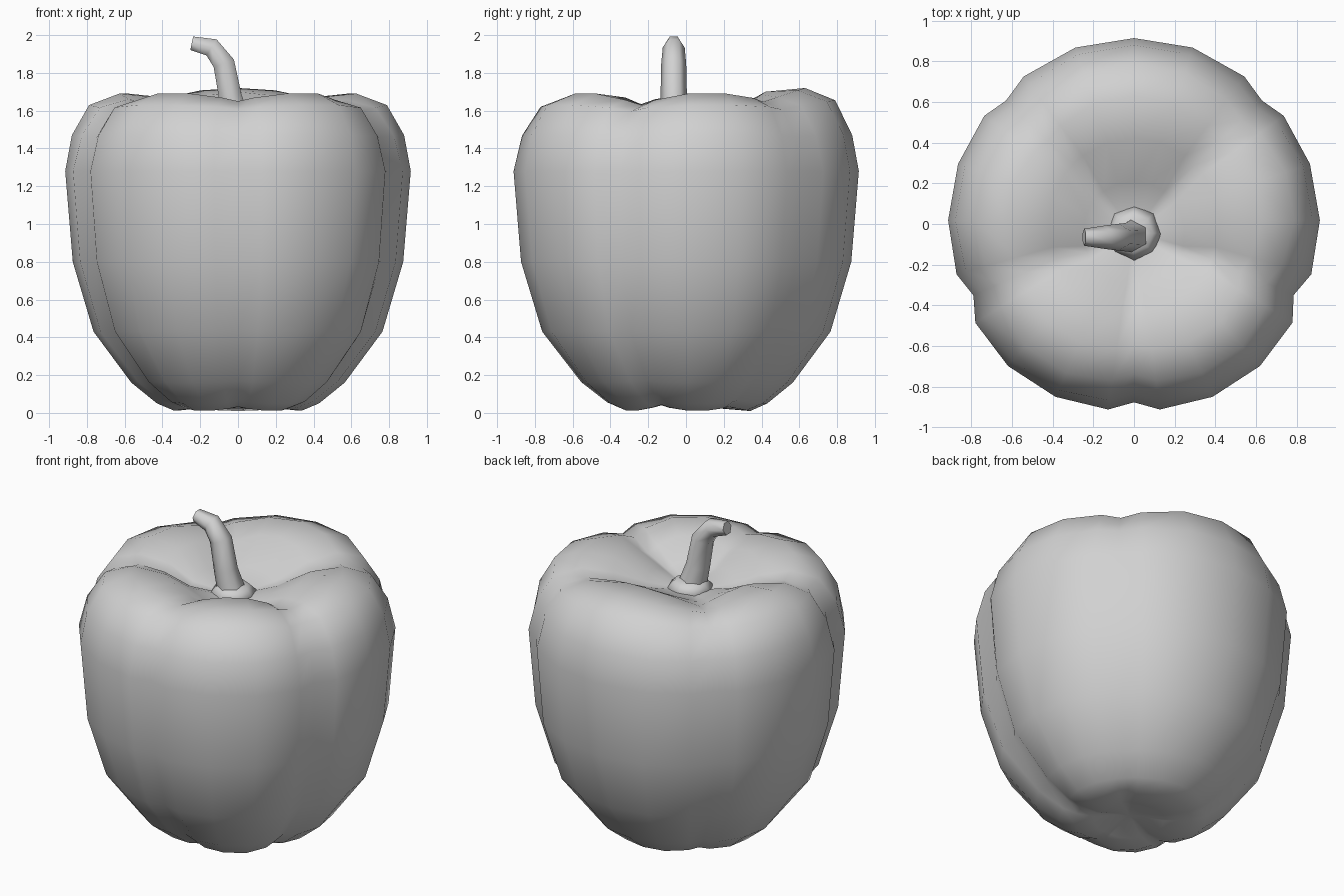
import bpy, bmesh
from math import sin, cos, radians, pi, atan2, sqrt
from mathutils import Vector

cube = bpy.data.objects.get("Cube")
if cube:
    bpy.data.objects.remove(cube)

grey = bpy.data.materials.new("plain_grey")
grey.use_nodes = True
grey.diffuse_color = (0.64, 0.64, 0.64, 1)
grey.node_tree.nodes["Principled BSDF"].inputs["Base Color"].default_value = (0.64, 0.64, 0.64, 1)


def loft(name, rings, angle):
    """Skin a stack of closed rings, capping both ends."""
    bm = bmesh.new()
    loops = [[bm.verts.new(p) for p in ring] for ring in rings]
    n = len(loops[0])
    for low, high in zip(loops, loops[1:]):
        for i in range(n):
            j = (i + 1) % n
            bm.faces.new((low[i], low[j], high[j], high[i]))
    for end in (loops[0], loops[-1]):
        centre = bm.verts.new(sum((v.co for v in end), Vector()) / n)
        for i in range(n):
            bm.faces.new((end[i], end[(i + 1) % n], centre))
    bmesh.ops.recalc_face_normals(bm, faces=bm.faces)
    mesh = bpy.data.meshes.new(name)
    bm.to_mesh(mesh)
    bm.free()
    mesh.materials.append(grey)
    obj = bpy.data.objects.new(name, mesh)
    bpy.context.collection.objects.link(obj)
    bpy.ops.object.select_all(action="DESELECT")
    obj.select_set(True)
    bpy.context.view_layer.objects.active = obj
    bpy.ops.object.shade_smooth_by_angle(angle=radians(angle))
    return obj


# Body: five lobes between grooves, each groove as (direction, strength)
grooves = [(44, 0.8), (136, 0.8), (204, 1.0), (270, 0.75), (336, 1.1), (404, 0.8)]
side_steps = (0, 0.12, 0.37, 0.63, 0.88)
back_steps = (0, 0.1, 0.3, 0.5, 0.7, 0.9)

# Lobe profile: radius, height, groove inset, groove height shift, groove narrowness
profile = [
    (0.07, 0.06, 0.0, 0.0, 2),
    (0.20, 0.025, 0.0, 0.02, 2),
    (0.34, 0.01, 0.02, 0.03, 2),
    (0.43, 0.05, 0.04, 0.02, 3),
    (0.565, 0.16, 0.05, 0.01, 4),
    (0.765, 0.43, 0.045, 0.0, 6),
    (0.875, 0.80, 0.045, 0.0, 7),
    (0.915, 1.28, 0.05, 0.0, 7),
    (0.88, 1.47, 0.06, -0.01, 4),
    (0.79, 1.63, 0.07, -0.03, 3),
    (0.63, 1.695, 0.05, -0.06, 2),
    (0.42, 1.675, 0.0, -0.08, 2),
    (0.25, 1.58, 0.0, -0.04, 2),
    (0.08, 1.52, 0.0, 0.0, 2),
]
rings = []
for radius, height, inset, shift, narrow in profile:
    ring = []
    for lobe, ((a, wa), (b, wb)) in enumerate(zip(grooves, grooves[1:])):
        for t in (back_steps if lobe == 0 else side_steps):
            ang = radians(a + (b - a) * t)
            near = min(t, 1 - t)
            dip = (wa if t < 0.5 else wb) * (1 - 2 * near) ** narrow
            r = radius - inset * dip
            z = height + shift * dip
            if lobe in (2, 3):            # the two front lobes bulge further
                r *= 1 + 0.022 * sqrt(sin(pi * t))
            if lobe == 0 and height > 1.6:  # the back lobe stands taller
                z += 0.025 * sin(pi * t)
            ring.append((r * cos(ang), r * sin(ang) - 0.04 * (radius < 0.3), z))
    rings.append(ring)
loft("pepper_body", rings, 80)

# Collar where the stem meets the body
collar = [
    [(r * cos(k * pi / 4), -0.045 + r * sin(k * pi / 4), z) for k in range(8)]
    for r, z in ((0.11, 1.49), (0.135, 1.53), (0.095, 1.57), (0.06, 1.58))
]
loft("stem_collar", collar, 80)

# Stem: x, y, z, radius along a path that bends over to the right
path = [
    (0.0, -0.055, 1.52, 0.085),
    (-0.04, -0.065, 1.67, 0.07),
    (-0.075, -0.065, 1.85, 0.066),
    (-0.14, -0.065, 1.935, 0.058),
    (-0.245, -0.065, 1.957, 0.042),
]
stem = []
for i, (x, y, z, r) in enumerate(path):
    before, after = path[max(i - 1, 0)], path[min(i + 1, len(path) - 1)]
    lean = atan2(before[0] - after[0], after[2] - before[2])
    ring = []
    for k in range(6):
        turn = (k + 0.5) * pi / 3
        ring.append((x + r * cos(turn) * cos(lean),
                     y + r * sin(turn),
                     z + r * cos(turn) * sin(lean)))
    stem.append(ring)
loft("stem", stem, 65)
